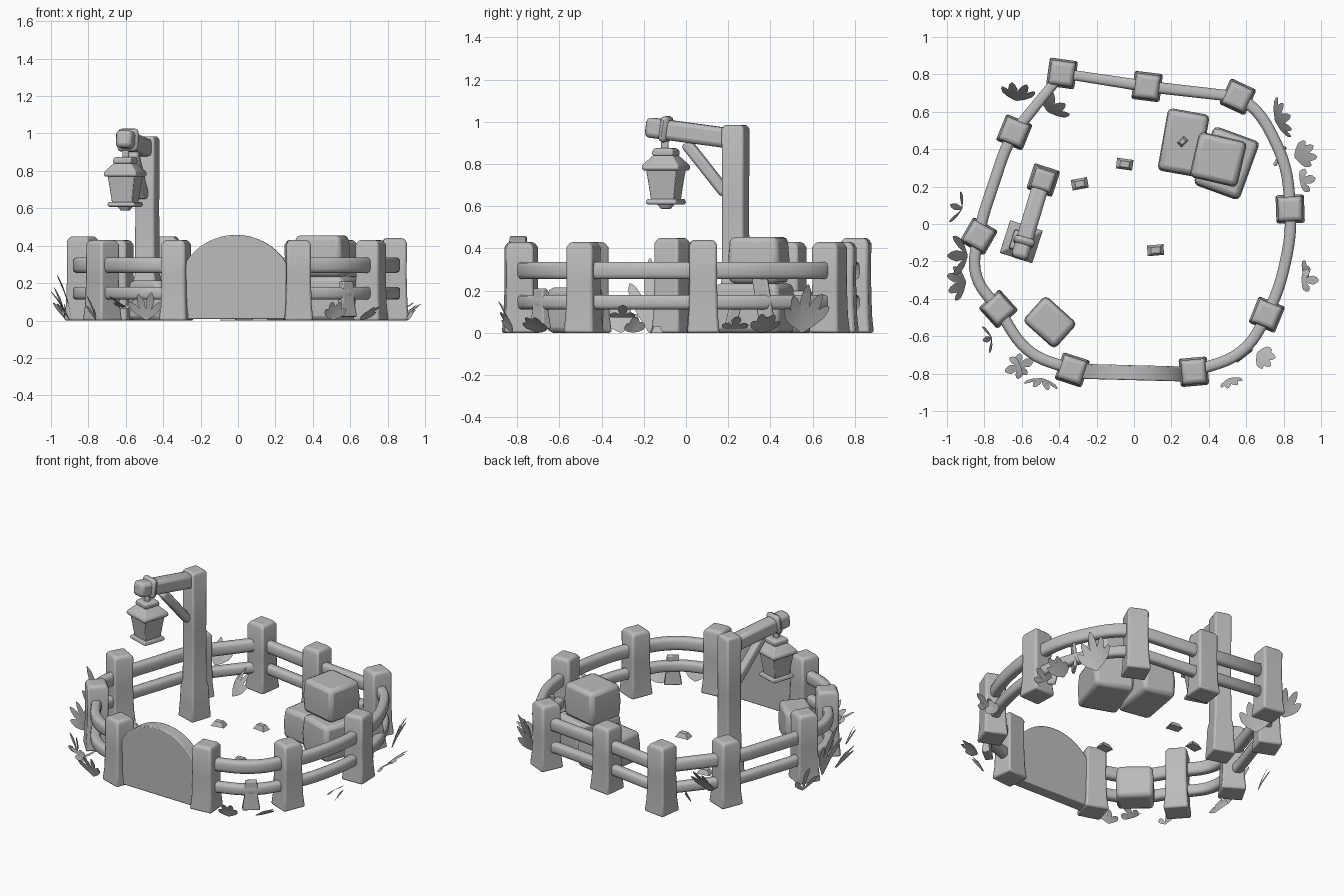
import bpy, bmesh, math, random
from mathutils import Vector, Matrix

random.seed(4)
cube = bpy.data.objects.get("Cube")
if cube:
    bpy.data.objects.remove(cube, do_unlink=True)

grey = bpy.data.materials.new("plain grey")
grey.use_nodes = True
COLOUR = (0.5, 0.5, 0.5, 1)
grey.diffuse_color = COLOUR
grey.node_tree.nodes["Principled BSDF"].inputs["Base Color"].default_value = COLOUR


def finish(name, bm, matrix=Matrix(), bevel=0.0):
    """Turn a bmesh into a smooth shaded, optionally bevelled object."""
    mesh = bpy.data.meshes.new(name)
    bmesh.ops.recalc_face_normals(bm, faces=bm.faces)
    bm.to_mesh(mesh)
    bm.free()
    obj = bpy.data.objects.new(name, mesh)
    bpy.context.collection.objects.link(obj)
    obj.matrix_world = matrix
    mesh.materials.append(grey)
    if bevel:
        mod = obj.modifiers.new("Bevel", "BEVEL")
        mod.width, mod.segments = bevel, 2
        mod.limit_method, mod.angle_limit = "ANGLE", math.radians(30)
    bpy.ops.object.select_all(action="DESELECT")
    obj.select_set(True)
    bpy.context.view_layer.objects.active = obj
    bpy.ops.object.shade_smooth_by_angle(angle=math.radians(40))
    return obj


def loft(name, rings, x, y, turn, bevel=0.01, aspect=1.0):
    """Stack square rings given as (height, half width)."""
    bm = bmesh.new()
    loops = [[bm.verts.new((sx * h, sy * h * aspect, z))
              for sx, sy in ((-1, -1), (1, -1), (1, 1), (-1, 1))] for z, h in rings]
    for low, high in zip(loops, loops[1:]):
        for i in range(4):
            j = (i + 1) % 4
            bm.faces.new((low[i], low[j], high[j], high[i]))
    bm.faces.new(loops[0][::-1])
    bm.faces.new(loops[-1])
    place = Matrix.Translation((x, y, 0)) @ Matrix.Rotation(math.radians(turn), 4, "Z")
    return finish(name, bm, place, bevel)


def beam(name, start, end, width, height, bevel=0.015):
    """Rectangular bar between two points."""
    start, end = Vector(start), Vector(end)
    along = end - start
    bm = bmesh.new()
    bmesh.ops.create_cube(bm, size=1)
    bmesh.ops.scale(bm, vec=(width, height, along.length), verts=bm.verts)
    turn = along.to_track_quat("Z", "Y").to_matrix().to_4x4()
    return finish(name, bm, Matrix.Translation((start + end) / 2) @ turn, bevel)


# Fence posts: x, y, turn, height
POSTS = [(0.32, -0.79, 5, 0.43), (0.71, -0.485, -22, 0.43), (0.835, 0.08, 2, 0.44),
         (0.555, 0.68, -25, 0.43), (0.07, 0.735, -7, 0.43), (-0.385, 0.805, -8, 0.45),
         (-0.64, 0.49, -22, 0.43), (-0.83, -0.065, -30, 0.45), (-0.725, -0.455, 42, 0.43),
         (-0.33, -0.78, -18, 0.43)]
for i, (x, y, turn, top) in enumerate(POSTS):
    rings = [(0, 0.077), (0.085, 0.069), (top * 0.55, 0.065), (top - 0.025, 0.066), (top, 0.052)]
    loft(f"fence_post_{i + 1}", rings, x, y, turn, 0.012)

# Fence rails: bowed outwards between some posts, straight along the back
BOWS = {0: (0.575, -0.68), 1: (0.81, -0.2), 2: (0.765, 0.42),
        6: (-0.755, 0.2), 7: (-0.845, -0.27), 8: (-0.56, -0.68)}
path = []
for i, post in enumerate(POSTS):
    path.append((post[:2], i in (4, 5, 6), i in (3, 4, 5)))
    if i in BOWS:
        path.append((BOWS[i], False, False))


def curve_object(name):
    curve = bpy.data.curves.new(name, "CURVE")
    curve.dimensions = "3D"
    obj = bpy.data.objects.new(name, curve)
    bpy.context.collection.objects.link(obj)
    return obj, curve


for name, z, half in (("upper_rail", 0.296, 0.042), ("lower_rail", 0.146, 0.035)):
    # Rounded oblong section used as the rail profile
    section, section_curve = curve_object(name + "_section")
    section.hide_render = True
    ring = section_curve.splines.new("POLY")
    ring.points.add(11)
    for i, point in enumerate(ring.points):
        a = math.radians(30 * i + 15)
        c, s = math.cos(a), math.sin(a)
        point.co = (0.031 * math.copysign(abs(c) ** 0.6, c),
                    half * math.copysign(abs(s) ** 0.6, s), 0, 1)
    ring.use_cyclic_u = True
    ring.use_smooth = True

    rail, curve = curve_object(name)
    curve.bevel_mode, curve.bevel_object = "OBJECT", section
    curve.twist_mode = "Z_UP"
    curve.use_fill_caps = True
    curve.resolution_u = 6
    spline = curve.splines.new("BEZIER")
    spline.bezier_points.add(len(path) - 1)
    for point, ((x, y), straight_in, straight_out) in zip(spline.bezier_points, path):
        point.co = (x, y, z)
        point.handle_left_type = "VECTOR" if straight_in else "AUTO"
        point.handle_right_type = "VECTOR" if straight_out else "AUTO"
    curve.materials.append(grey)

# Round topped gate
bm = bmesh.new()
outline = [(-0.27, 0.008), (0.27, 0.008)]
for i in range(17):
    a = math.radians(32 + 116 * i / 16)
    outline.append((0.27 * math.cos(a) / math.cos(math.radians(32)),
                    0.14 + 0.318 * math.sin(a)))
face = bm.faces.new([bm.verts.new((x, -0.835, z)) for x, z in outline])
out = bmesh.ops.extrude_face_region(bm, geom=[face])
bmesh.ops.translate(bm, vec=(0, 0.08, 0),
                    verts=[v for v in out["geom"] if isinstance(v, bmesh.types.BMVert)])
finish("gate", bm, Matrix.Translation((0.01, 0, 0)) @ Matrix.Rotation(math.radians(-1.5), 4, "Z"),
       0.006)

# Lamp post with thicker foot, arm, brace and strap
loft("lamp_post", [(0, 0.073), (0.1, 0.067), (0.21, 0.063), (0.25, 0.055), (0.6, 0.053),
                   (0.965, 0.055), (0.985, 0.045)], -0.485, 0.235, -18, 0.01)
beam("lamp_arm", (-0.49, 0.235, 0.918), (-0.615, -0.185, 0.975), 0.09, 0.095, 0.022)
beam("lamp_brace", (-0.505, 0.19, 0.66), (-0.56, 0.0, 0.9), 0.055, 0.055)
beam("lamp_strap", (-0.582, -0.075, 0.962), (-0.594, -0.115, 0.968), 0.115, 0.125, 0.025)
beam("lamp_link", (-0.6, -0.1, 0.91), (-0.6, -0.1, 0.86), 0.035, 0.035, 0.008)

# Lantern
LX, LY = -0.603, -0.095
for part, rings in (
        ("roof", [(0.77, 0.086), (0.778, 0.092), (0.795, 0.09), (0.842, 0.048)]),
        ("cap", [(0.84, 0.05), (0.848, 0.053), (0.868, 0.05), (0.875, 0.04)]),
        ("body", [(0.63, 0.057), (0.72, 0.068), (0.775, 0.076)]),
        ("base", [(0.608, 0.07), (0.616, 0.077), (0.634, 0.072)]),
        ("knob", [(0.588, 0.02), (0.612, 0.035)])):
    loft("lantern_" + part, rings, LX, LY, -18, 0.004)

# Rounded blocks: name, x, y, turn, half width, depth ratio, bottom, top
for name, x, y, turn, half, ratio, low, high in (
        ("left_block", 0.265, 0.435, -10, 0.113, 1.5, 0, 0.2),
        ("right_block", 0.495, 0.325, -20, 0.13, 1.28, 0, 0.235),
        ("upper_block", 0.45, 0.345, -13, 0.131, 0.95, 0.235, 0.455),
        ("corner_block", -0.45, -0.525, -42, 0.115, 0.8, 0, 0.215)):
    loft(name, [(low, half * 0.96), ((low + high) / 2, half), (high, half * 0.94)],
         x, y, turn, 0.025, ratio)

# Pebbles
for i, (x, y, z, turn) in enumerate([(-0.29, 0.215, 0, 10), (-0.05, 0.32, 0, -8),
                                     (0.115, -0.14, 0, 5), (0.26, 0.44, 0.2, 45)]):
    size = 0.026 if z else 0.044
    loft(f"pebble_{i + 1}", [(z, size), (z + 0.03, size * 0.55)], x, y, turn, 0, 0.65)


def fan(name, x, y, facing, length, count, width, lean, spread=42, base=0):
    """Blades spreading from one root, leaning towards the facing direction."""
    a = math.radians(facing)
    outward, side = Vector((math.cos(a), math.sin(a), 0)), Vector((-math.sin(a), math.cos(a), 0))
    lift = Vector((0, 0, math.cos(math.radians(lean)))) + outward * math.sin(math.radians(lean))
    bm = bmesh.new()
    for i in range(count):
        s = 2 * i / (count - 1) - 1
        t = math.radians(spread * s)
        along = side * math.sin(t) + lift * math.cos(t)
        across = side * math.cos(t) - lift * math.sin(t)
        reach = length * (1 - 0.25 * abs(s)) * random.uniform(0.88, 1)
        last = None
        for step, w in ((0, 0.25), (0.4, 0.75), (0.7, 1), (0.9, 0.65), (1, 0.15)):
            mid = along * reach * step + outward * (0.2 * reach * step * step)
            pair = [bm.verts.new(mid + across * (k * w * width)) for k in (-1, 1)]
            for v in pair:
                v.co.z = max(v.co.z, 0.002)
            if last:
                bm.faces.new((last[0], last[1], pair[1], pair[0]))
            last = pair
    return finish(name, bm, Matrix.Translation((x, y, base)))


# Upright plants: x, y, facing, length, blades, blade half width, lean
PLANTS = [(-0.46, 0.6, 50, 0.21, 4, 0.028, 20),
          (0.755, 0.55, 20, 0.235, 5, 0.026, 10), (0.86, 0.36, 15, 0.15, 4, 0.024, 45),
          (0.9, -0.25, 15, 0.09, 3, 0.024, 20), (0.66, -0.69, -30, 0.12, 4, 0.024, 45),
          (0.51, -0.825, -70, 0.12, 4, 0.02, 15), (-0.49, -0.825, -100, 0.18, 4, 0.02, 10),
          (-0.76, -0.61, 195, 0.15, 3, 0.016, 10), (-0.9, -0.31, 185, 0.19, 4, 0.026, 22),
          (-0.92, 0.08, 160, 0.18, 3, 0.018, 10)]
for i, plant in enumerate(PLANTS):
    fan(f"plant_{i + 1}", *plant)
fan("tall_grass", -0.89, -0.17, 180, 0.36, 3, 0.03, 6, 22)
fan("raised_plant", -0.63, 0.66, 80, 0.19, 4, 0.026, 22, 42, 0.14)

# Clover-like clusters with raised, tilted leaves
for i, (x, y, facing, base) in enumerate([(0.9, -0.3, 0, 0.07), (-0.62, -0.76, 20, 0.06),
                                          (-0.61, -0.76, 200, 0.07), (0.89, 0.23, 10, 0.02)]):
    fan(f"clover_{i + 1}", x, y, facing, 0.095, 3, 0.024, 48, 65, base)

# Short boards and a stub leaning on the rails
beam("long_board", (0.79, 0.38, 0.07), (0.77, 0.345, 0.29), 0.02, 0.08, 0.006)
beam("short_board", (0.83, 0.21, 0.03), (0.82, 0.24, 0.15), 0.02, 0.055, 0.006)
loft("rail_stub", [(0.02, 0.055), (0.1, 0.042), (0.21, 0.036)], 0.58, -0.69, 38, 0.006, 0.45)
